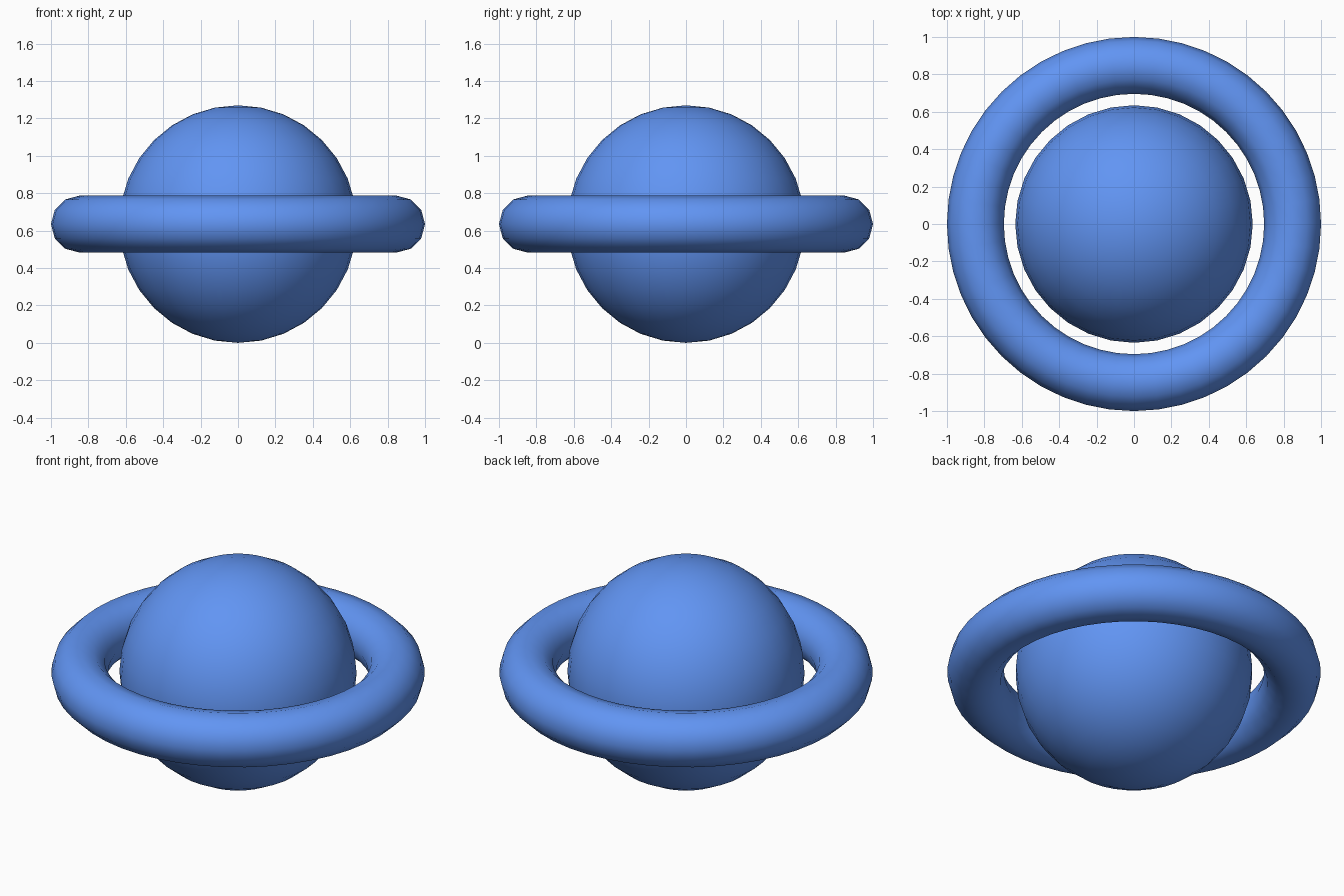
import bpy

if "Cube" in bpy.data.objects:
    bpy.data.objects.remove(bpy.data.objects["Cube"])

R = 0.635  # sphere radius, also the height of the shared centre

blue = bpy.data.materials.new("blue")
blue.diffuse_color = (0.12, 0.30, 0.90, 1.0)
blue.use_nodes = True
blue.node_tree.nodes["Principled BSDF"].inputs["Base Color"].default_value = blue.diffuse_color


def finish(name):
    obj = bpy.context.object
    obj.name = name
    obj.data.materials.append(blue)
    bpy.ops.object.shade_smooth()


# Central ball
bpy.ops.mesh.primitive_uv_sphere_add(segments=32, ring_count=16, radius=R,
                                     location=(0, 0, R))
finish("ball")

# Horizontal ring floating around the ball
bpy.ops.mesh.primitive_torus_add(major_segments=48, minor_segments=12,
                                 major_radius=0.848, minor_radius=0.152,
                                 location=(0, 0, R))
finish("ring")
